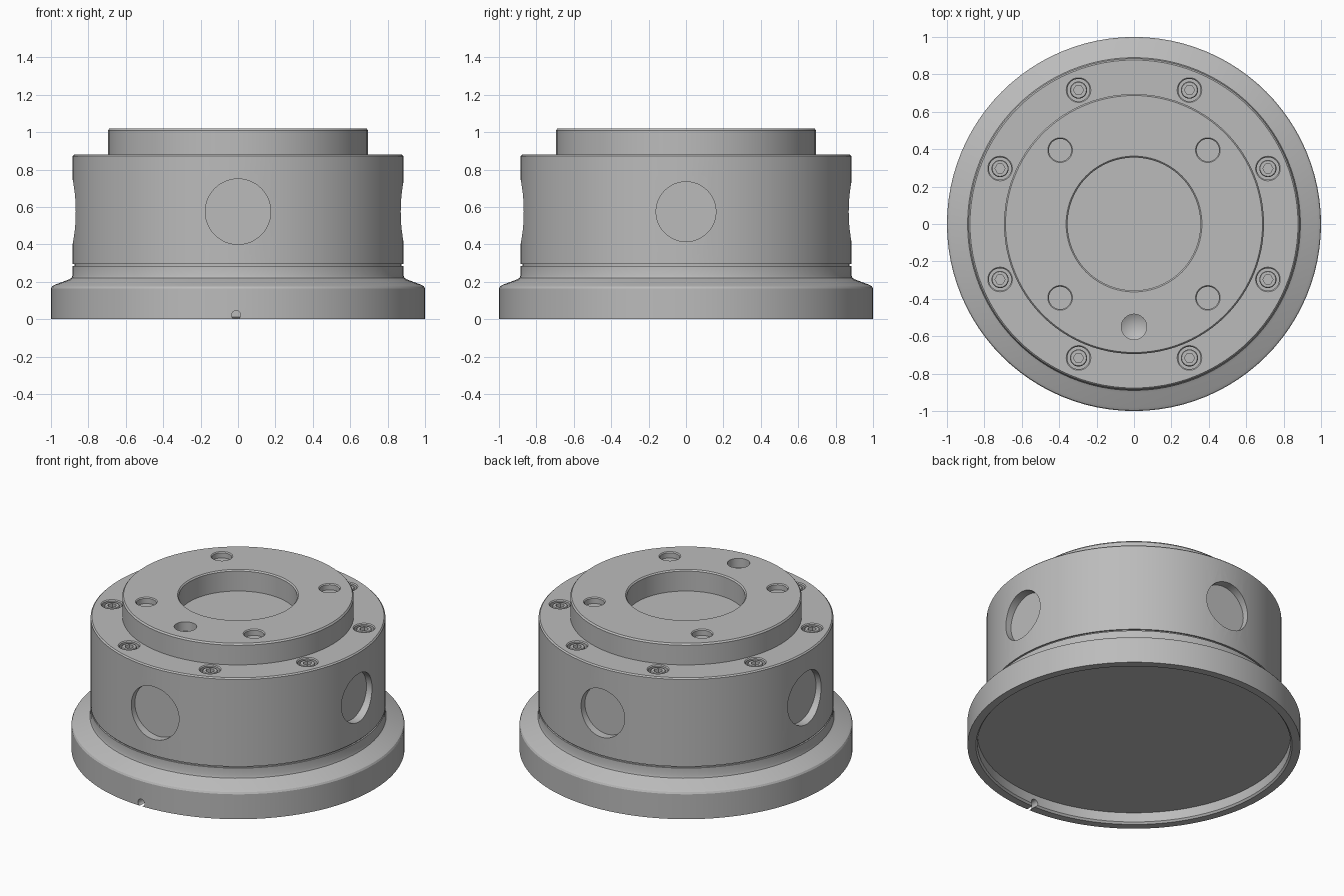
import bpy, bmesh
from math import cos, sin, pi, radians
from mathutils import Matrix, Vector

cube = bpy.data.objects.get("Cube")
if cube:
    bpy.data.objects.remove(cube)

metal = bpy.data.materials.new("plain grey metal")
metal.use_nodes = True
GREY = (0.5, 0.5, 0.5, 1)
metal.diffuse_color = GREY
metal.node_tree.nodes["Principled BSDF"].inputs["Base Color"].default_value = GREY


def make_object(name, bm):
    bmesh.ops.recalc_face_normals(bm, faces=bm.faces)
    mesh = bpy.data.meshes.new(name)
    bm.to_mesh(mesh)
    bm.free()
    mesh.materials.append(metal)
    ob = bpy.data.objects.new(name, mesh)
    bpy.context.collection.objects.link(ob)
    return ob


def add_lathe(bm, profile, steps, matrix=Matrix()):
    """Revolve a closed (radius, height) profile about z, then place it."""
    verts = [bm.verts.new((r, 0, z)) for r, z in profile]
    edges = [bm.edges.new((a, b)) for a, b in zip(verts, verts[1:] + verts[:1])
             if a.co.x > 0 or b.co.x > 0]
    bmesh.ops.spin(bm, geom=verts + edges, cent=(0, 0, 0), axis=(0, 0, 1),
                   angle=2 * pi, steps=steps, use_merge=True)
    bmesh.ops.remove_doubles(bm, verts=bm.verts, dist=1e-5)
    bm.transform(matrix)


def lathe(name, profile, steps=96):
    bm = bmesh.new()
    add_lathe(bm, profile, steps)
    return make_object(name, bm)


def drill(target, profile, steps, matrix):
    """Cut a revolved profile out of the target."""
    bm = bmesh.new()
    add_lathe(bm, profile, steps, matrix)
    cutter = make_object("cutter", bm)
    cutter.hide_render = True
    mod = target.modifiers.new("hole", "BOOLEAN")
    mod.operation, mod.solver, mod.object = "DIFFERENCE", "EXACT", cutter
    bpy.context.view_layer.objects.active = target
    bpy.ops.object.modifier_apply(modifier=mod.name)
    bpy.data.objects.remove(cutter)


def rod(radius, low, high):
    return [(0, low), (radius, low), (radius, high), (0, high)]


def smooth(ob):
    bpy.ops.object.select_all(action="DESELECT")
    ob.select_set(True)
    bpy.context.view_layer.objects.active = ob
    bpy.ops.object.shade_smooth_by_angle(angle=radians(25))


# Flanged base with a hollow underside and a thin groove under the body
base = lathe("base_flange", [
    (0, 0.075), (0.94, 0.075), (0.94, 0.012), (0.95, 0), (1, 0), (1, 0.165),
    (0.994, 0.176), (0.98, 0.184), (0.905, 0.212), (0.89, 0.22), (0.885, 0.235),
    (0.885, 0.285), (0.875, 0.285), (0.875, 0.295), (0, 0.295)])

# Drain notch through the front rim
drill(base, rod(0.024, 0.9, 1.1), 24,
      Matrix.Translation((-0.01, 0, 0.022)) @ Matrix.Rotation(pi / 2, 4, "X"))

# Main drum
body = lathe("body", [(0, 0.295), (0.885, 0.295), (0.885, 0.872),
                      (0.877, 0.88), (0, 0.88)])

# Flat-bottomed round pockets: front, left, back, right
for i, radius in enumerate((0.175, 0.16, 0.16, 0.175)):
    turn = Matrix.Rotation(i * pi / 2, 4, "Z")
    face_out = Matrix.Rotation(pi / 2, 4, "X")
    drill(body, rod(radius, 0.83, 1.0), 48,
          turn @ Matrix.Translation((0, 0, 0.575)) @ face_out)

# Counterbores and socket screws around the shoulder
screw = lathe("screw", [(0, 0.83), (0.046, 0.83), (0.046, 0.868),
                        (0.042, 0.873), (0, 0.873)], 24)
drill(screw, rod(0.027, 0.85, 0.9), 6, Matrix())
smooth(screw)
for i in range(8):
    a = radians(22.5 + 45 * i)
    spot = Vector((0.775 * cos(a), 0.775 * sin(a), 0))
    drill(body, [(0, 0.83), (0.06, 0.83), (0.06, 0.874), (0.072, 0.886), (0, 0.886)],
          32, Matrix.Translation(spot))
    copy = screw if i == 0 else screw.copy()
    if i:
        copy.name = f"screw_{i + 1}"
        bpy.context.collection.objects.link(copy)
    copy.location = spot

# Raised mounting ring
ring = lathe("mounting_ring", [(0.355, 0.88), (0.695, 0.88), (0.695, 1.01),
                               (0.687, 1.02), (0.363, 1.02), (0.355, 1.012)])

# Four mounting holes
for x in (-0.395, 0.395):
    for y in (-0.395, 0.395):
        drill(ring, [(0, 0.98), (0.06, 0.98), (0.06, 1.014), (0.072, 1.026), (0, 1.026)],
              32, Matrix.Translation((x, y, 0)))

# Cone-tipped locating hole
drill(ring, [(0, 0.92), (0.068, 0.96), (0.068, 1.05), (0, 1.05)], 32,
      Matrix.Translation((0, -0.55, 0)))

for ob in (base, body, ring):
    smooth(ob)
